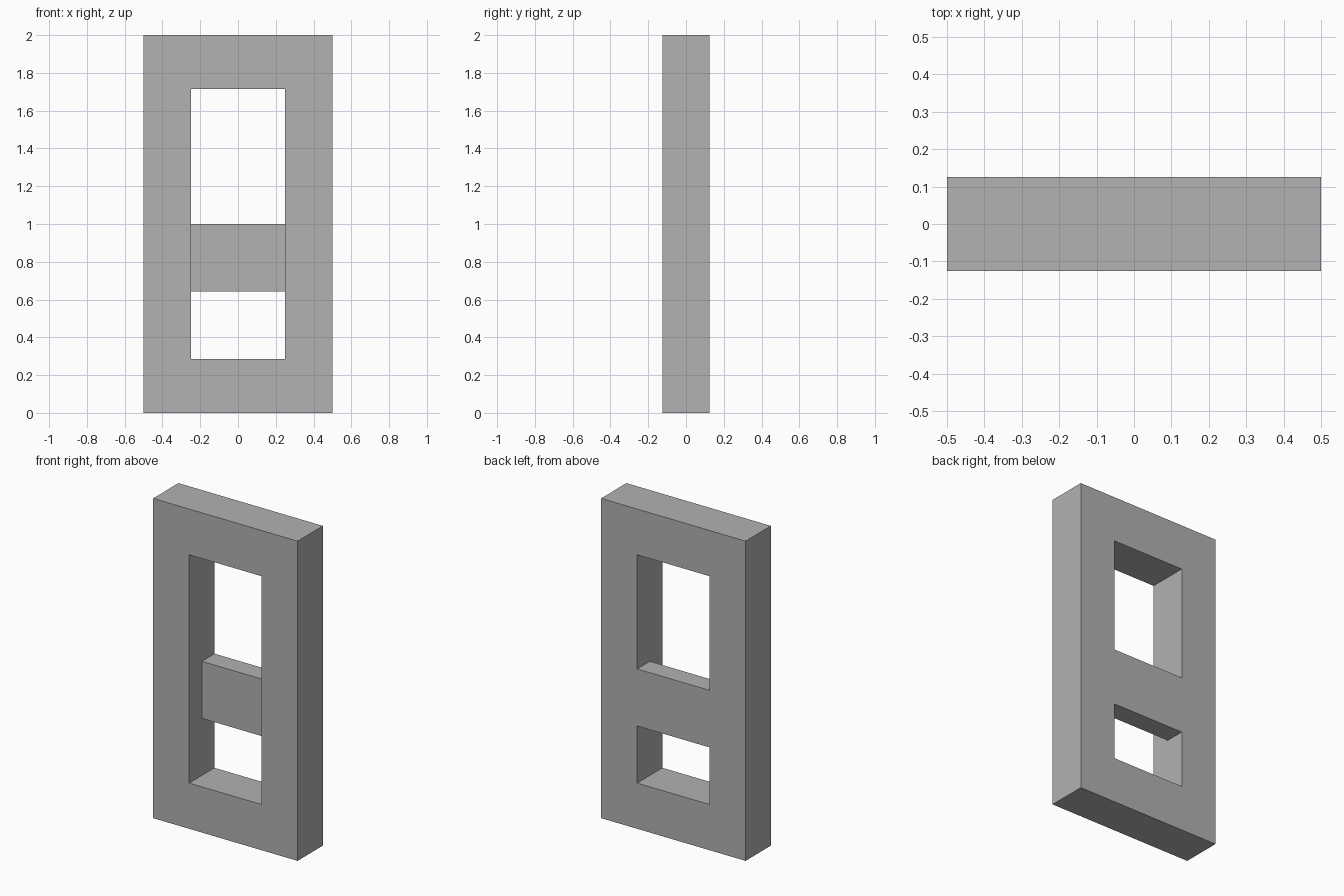
import bpy
import bmesh

default_cube = bpy.data.objects.get("Cube")
if default_cube:
    bpy.data.objects.remove(default_cube, do_unlink=True)

# Single grey material
grey = bpy.data.materials.new("plain grey")
grey.use_nodes = True
colour = (0.445, 0.445, 0.445, 1)
grey.diffuse_color = colour
grey.node_tree.nodes["Principled BSDF"].inputs["Base Color"].default_value = colour

# Dividing planes of the frame along each axis
XS = (-0.5, -0.25, 0.25, 0.5)
YS = (-0.125, 0, 0.125)
ZS = (0, 0.286, 0.643, 1, 1.714, 2)
BAR_ROW = 2


def solid(i, j, k):
    """Surround is full depth; the crossbar fills only the back half."""
    if not (0 <= i < len(XS) - 1 and 0 <= j < len(YS) - 1 and 0 <= k < len(ZS) - 1):
        return False
    in_opening = i == 1 and 0 < k < len(ZS) - 2
    return not in_opening or (k == BAR_ROW and j == 1)


def add_side(bm, cell, axis, step):
    """Add the wall of a cell that faces along one axis."""
    u, v = (axis + 1) % 3, (axis + 2) % 3
    corners = []
    for du, dv in ((0, 0), (1, 0), (1, 1), (0, 1)):
        c = list(cell)
        c[axis] += step > 0
        c[u] += du
        c[v] += dv
        corners.append(bm.verts.new((XS[c[0]], YS[c[1]], ZS[c[2]])))
    bm.faces.new(corners if step > 0 else corners[::-1])


# Rectangular frame with a recessed crossbar, as one closed skin
bm = bmesh.new()
for i in range(len(XS) - 1):
    for j in range(len(YS) - 1):
        for k in range(len(ZS) - 1):
            if not solid(i, j, k):
                continue
            for axis in range(3):
                for step in (-1, 1):
                    neighbour = [i, j, k]
                    neighbour[axis] += step
                    if not solid(*neighbour):
                        add_side(bm, (i, j, k), axis, step)
bmesh.ops.remove_doubles(bm, verts=bm.verts, dist=0.0001)
mesh = bpy.data.meshes.new("frame_with_crossbar")
bm.to_mesh(mesh)
bm.free()
mesh.materials.append(grey)
frame = bpy.data.objects.new("frame_with_crossbar", mesh)
bpy.context.collection.objects.link(frame)
